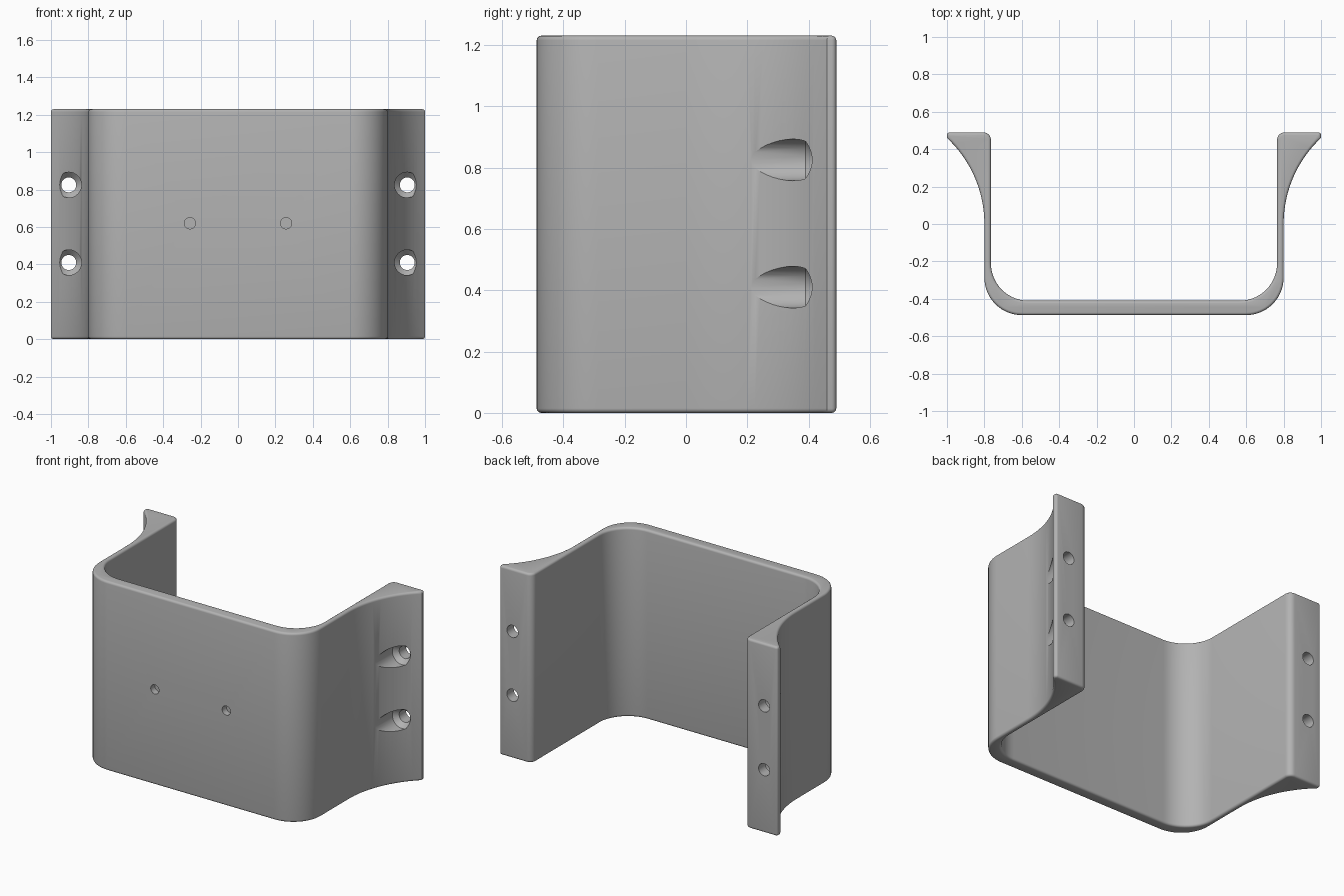
import bpy, bmesh
from math import sin, cos, pi, radians, atan2

cube = bpy.data.objects.get("Cube")
if cube:
    bpy.data.objects.remove(cube)

HEIGHT = 1.23
grey = bpy.data.materials.new("mid_grey")
grey.use_nodes = True
colour = (0.45, 0.45, 0.45, 1)
grey.diffuse_color = colour
grey.node_tree.nodes["Principled BSDF"].inputs["Base Color"].default_value = colour


def arc(cx, cy, r, start, end, steps):
    """Points along an arc, angles in degrees."""
    angles = [radians(start + (end - start) * i / steps) for i in range(steps + 1)]
    return [(cx + r * cos(a), cy + r * sin(a)) for a in angles]


def make_object(name, bm):
    bmesh.ops.recalc_face_normals(bm, faces=bm.faces)
    mesh = bpy.data.meshes.new(name)
    bm.to_mesh(mesh)
    bm.free()
    obj = bpy.data.objects.new(name, mesh)
    bpy.context.collection.objects.link(obj)
    mesh.materials.append(grey)
    return obj


# Half outline seen from above: outer corner, flared flange, inner corner
flare = 0.629
flare_end = 180 - 47
half = arc(0.6, -0.287, 0.2, -90, 0, 14)
half += arc(0.8 + flare, 0, flare, 180, flare_end, 18)
half += arc(0.985, 0.475, 0.015, 0, 90, 4)
half += arc(0.805, 0.45, 0.04, 90, 180, 6)
half += arc(0.565, -0.21, 0.2, 0, -90, 14)
outline = half + [(-x, y) for x, y in reversed(half)]

# Bracket body: extruded outline with rounded rims
bm = bmesh.new()
base = bm.faces.new([bm.verts.new((x, y, 0)) for x, y in outline])
ext = bmesh.ops.extrude_face_region(bm, geom=[base])
bmesh.ops.translate(bm, vec=(0, 0, HEIGHT),
                    verts=[g for g in ext["geom"] if isinstance(g, bmesh.types.BMVert)])
rims = [e for e in bm.edges if e.verts[0].co.z == e.verts[1].co.z]
bmesh.ops.bevel(bm, geom=rims, offset=0.015, segments=4, profile=0.5,
                affect='EDGES', clamp_overlap=True)
bracket = make_object("bracket_body", bm)


def hole_cutter(name, x, z, profile, sides=32):
    """Turned cutter along y from (y, radius) pairs."""
    bm = bmesh.new()
    rings = [[bm.verts.new((x + r * cos(2 * pi * i / sides), y,
                            z + r * sin(2 * pi * i / sides)))
              for i in range(sides)] for y, r in profile]
    bm.faces.new(rings[0])
    bm.faces.new(rings[-1])
    for a, b in zip(rings, rings[1:]):
        for i in range(sides):
            j = (i + 1) % sides
            bm.faces.new((a[i], a[j], b[j], b[i]))
    cutter = make_object(name, bm)
    cutter.hide_render = True
    return cutter


# Countersunk screw holes in the flanges, blind holes in the front
screw = [(0.0, 0.068), (0.39, 0.068), (0.42, 0.04), (0.6, 0.04)]
blind = [(-0.6, 0.03), (-0.445, 0.03)]
cutters = []
for side in (-1, 1):
    for z in (0.41, 0.825):
        cutters.append(hole_cutter("screw_hole_cutter", side * 0.905, z, screw))
    cutters.append(hole_cutter("front_hole_cutter", side * 0.257, 0.62, blind))

bpy.context.view_layer.objects.active = bracket
for cutter in cutters:
    mod = bracket.modifiers.new("hole", 'BOOLEAN')
    mod.operation = 'DIFFERENCE'
    mod.solver = 'EXACT'
    mod.object = cutter
    bpy.ops.object.modifier_apply(modifier=mod.name)
for cutter in cutters:
    bpy.data.objects.remove(cutter)

# Smooth shading with crisp hole edges
bpy.ops.object.select_all(action='DESELECT')
bracket.select_set(True)
bpy.ops.object.shade_smooth_by_angle(angle=radians(35))
